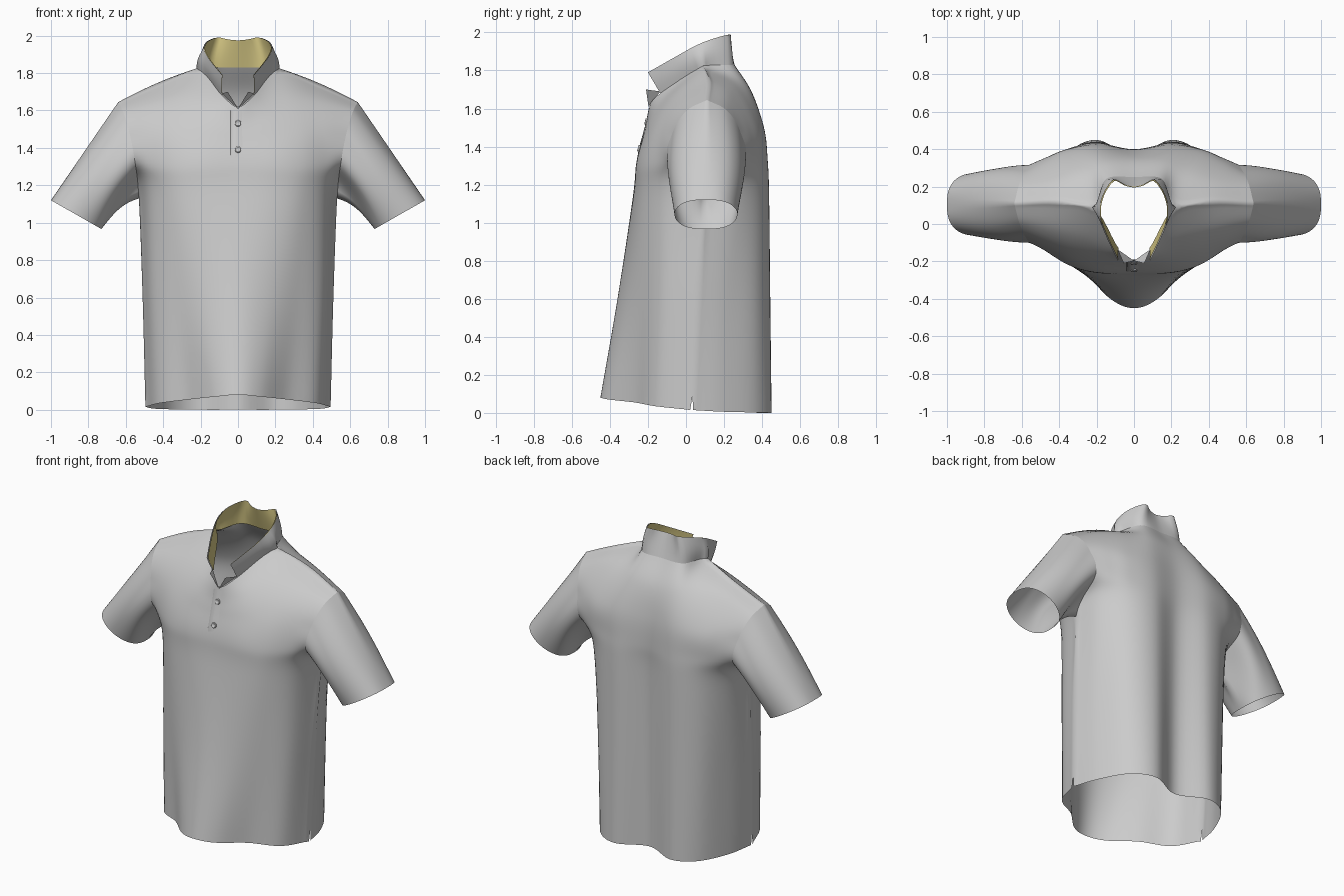
import bpy, bmesh, math
from mathutils import Vector
from mathutils.bvhtree import BVHTree

if "Cube" in bpy.data.objects:
    bpy.data.objects.remove(bpy.data.objects["Cube"])


def spline(pts, t):
    """Catmull-Rom point at t in 0..1"""
    n = len(pts) - 1
    k = min(int(t * n + 1e-9), n - 1)
    f = t * n - k
    b, c = pts[k], pts[k + 1]
    a = pts[k - 1] if k > 0 else 2 * b - c
    d = pts[k + 2] if k + 2 <= n else 2 * c - b
    return 0.5 * (2 * b + (c - a) * f + (2 * a - 5 * b + 4 * c - d) * f ** 2
                  + (3 * b - a - 3 * c + d) * f ** 3)


def mirrored(half):
    """Centre-to-side points turned into a full left-to-right row"""
    half = [Vector(p) for p in half]
    return [Vector((-p.x, p.y, p.z)) for p in half[:0:-1]] + half


def panel(rows):
    """Smooth grid through the control rows: 6 steps per column, 8 per row"""
    rows = [mirrored(r) for r in rows]
    nu, nv = 6 * (len(rows[0]) - 1), 8 * (len(rows) - 1)
    cols = [[spline(r, u / nu) for r in rows] for u in range(nu + 1)]
    return [[spline(c, v / nv) for c in cols] for v in range(nv + 1)]


def build(name, grids, closed=False, flip=False):
    bm = bmesh.new()
    for g in grids:
        vs = [[bm.verts.new(p) for p in row] for row in g]
        n = len(g[0])
        for r, q in zip(vs, vs[1:]):
            for i in range(n if closed else n - 1):
                j = (i + 1) % n
                bm.faces.new((r[i], r[j], q[j], q[i]))
    bmesh.ops.remove_doubles(bm, verts=bm.verts, dist=0.0004)
    bmesh.ops.recalc_face_normals(bm, faces=bm.faces)
    if flip:
        bmesh.ops.reverse_faces(bm, faces=bm.faces)
    for f in bm.faces:
        f.smooth = True
    me = bpy.data.meshes.new(name)
    bm.to_mesh(me)
    tree = BVHTree.FromBMesh(bm)
    bm.free()
    ob = bpy.data.objects.new(name, me)
    bpy.context.collection.objects.link(ob)
    return ob, tree


# Body panels, control rows from hem to shoulder, centre to side
front = panel([
    [(0, -.45, .08), (.12, -.405, .07), (.26, -.27, .055), (.42, -.16, .035), (.495, .03, .015)],
    [(0, -.36, .6), (.16, -.325, .6), (.31, -.24, .6), (.45, -.125, .6), (.51, .06, .6)],
    [(0, -.28, 1.13), (.2, -.268, 1.13), (.35, -.215, 1.13), (.47, -.1, 1.13), (.53, .1, 1.13)],
    [(0, -.26, 1.32), (.2, -.255, 1.32), (.35, -.215, 1.32), (.48, -.14, 1.32), (.55, -.09, 1.32)],
    [(0, -.225, 1.46), (.17, -.21, 1.48), (.32, -.17, 1.5), (.46, -.115, 1.5), (.58, -.068, 1.48)],
    [(0, -.205, 1.54), (.13, -.17, 1.59), (.27, -.08, 1.66), (.44, -.03, 1.64), (.613, .005, 1.59)],
    [(0, -.19, 1.62), (.085, -.135, 1.68), (.222, .09, 1.82), (.42, .12, 1.745), (.64, .11, 1.645)],
])
back = panel([
    [(0, .37, 0), (.2, .45, 0), (.35, .38, .002), (.45, .2, .006), (.495, .03, .015)],
    [(0, .38, .6), (.2, .443, .6), (.36, .38, .6), (.46, .22, .6), (.51, .06, .6)],
    [(0, .39, 1.13), (.2, .437, 1.13), (.36, .39, 1.13), (.475, .265, 1.13), (.53, .1, 1.13)],
    [(0, .4, 1.32), (.2, .43, 1.32), (.36, .4, 1.32), (.47, .35, 1.32), (.55, .305, 1.32)],
    [(0, .39, 1.5), (.2, .41, 1.5), (.36, .38, 1.5), (.48, .33, 1.5), (.58, .285, 1.48)],
    [(0, .345, 1.68), (.17, .34, 1.69), (.29, .27, 1.71), (.44, .235, 1.67), (.613, .215, 1.59)],
    [(0, .25, 1.83), (.15, .24, 1.83), (.222, .09, 1.82), (.42, .12, 1.745), (.64, .11, 1.645)],
])
ARMPIT = 16
for v in range(ARMPIT + 1):            # join side seams, leaving a slit at the hem
    for u in (0, -1):
        m = (front[v][u] + back[v][u]) / 2
        gap = Vector((0, .008 if v == 0 else 0, 0))
        front[v][u], back[v][u] = m - gap, m + gap
for u in [*range(13), *range(36, 49)]:  # join shoulder seams along a straight slope
    m = (front[-1][u] + back[-1][u]) / 2
    m.z = 1.825 - .18 * (abs(m.x) - .222) / .418 + .012 * math.sin(math.pi * (abs(m.x) - .222) / .418)
    front[-1][u], back[-1][u] = m, m.copy()
body, tree = build("shirt_body", [front, back])

# Sleeves lofted from armhole to cuff
for side, u, name in ((-1, 0, "sleeve_left"), (1, -1, "sleeve_right")):
    hole = [r[u] for r in front[ARMPIT:]] + [r[u] for r in back[-2:ARMPIT:-1]]
    rings = []
    for s in range(15):
        t, ring = s / 14, []
        for i, p in enumerate(hole):
            a = 2 * math.pi * i / len(hole)
            sn = math.copysign(abs(math.sin(a)) ** .75, math.sin(a))
            cuff = Vector((side * (.865 - .135 * math.cos(a)), .105 - .165 * sn,
                           1.043 - .077 * math.cos(a)))
            bulge = math.sin(math.pi * t)
            ring.append(p.lerp(cuff, t) + Vector((0, -.018 * sn, .015 * (1 + math.cos(a)))) * bulge)
        rings.append(ring)
    build(name, [rings], closed=True)

# Standing collar grown from the neckline, with a coloured lining
base = front[-1][30:37] + back[-1][35:11:-1] + front[-1][13:19]
edge = mirrored([(0, .2, 1.975), (.055, .212, 1.98), (.11, .235, 1.99), (.165, .155, 1.97),
                 (.183, .06, 1.935), (.155, -.05, 1.875), (.085, -.2, 1.79)])[::-1]
top = [spline(edge, i / 36) for i in range(37)]
collar = []
for s in range(9):                     # sides belly outward a little
    t = s / 8
    row = [b.lerp(e, t) for b, e in zip(base, top)]
    for p in row:
        p.x *= 1 + .05 * math.sin(math.pi * t)
    collar.append(row)
build("collar", [collar])
lining = [[p.lerp(Vector((0, .05, p.z)), .03) for p in r] for r in collar]
inner, _ = build("collar_lining", [lining], flip=True)
mat = bpy.data.materials.new("lining_yellow")
mat.diffuse_color = (.72, .62, .25, 1)
mat.use_nodes = True
mat.node_tree.nodes["Principled BSDF"].inputs["Base Color"].default_value = mat.diffuse_color
inner.data.materials.append(mat)


def on_front(x, z):
    hit, nor, _, _ = tree.ray_cast(Vector((x, -2, z)), Vector((0, 1, 0)))
    return hit, (nor if nor.y < 0 else -nor)


# Placket overlap: raised on one edge only, fading into the chest
strip = []
for k in range(13):
    z = 1.31 + .29 * k / 12
    lift = min(1, k / 4)
    strip.append([on_front(x, z)[0] + Vector((0, .002 - d * lift, 0)) for x, d in
                  ((-.04, 0), (-.038, .006), (-.01, .005), (.015, .003), (.04, 0))])
build("placket", [strip])

# Folded lapels at the open neck
for s, name in ((-1, "lapel_left"), (1, "lapel_right")):
    fold = [Vector((0, -.197, 1.61)), Vector((s * .055, -.21, 1.70)), Vector((s * .088, -.135, 1.69))]
    build(name, [[[fold[0].lerp(fold[1], t), fold[0].lerp(fold[2], t)] for t in (.01, .5, 1)]])

# Buttons: turned disc with a raised rim
profile = [(.0001, .003), (.010, .003), (.012, .006), (.015, .006), (.017, .004), (.017, -.004)]
for i, z in enumerate((1.53, 1.39)):
    hit, nor = on_front(0, z)
    rings = [[Vector((r * math.cos(a * math.pi / 10), r * math.sin(a * math.pi / 10), h))
              for a in range(20)] for r, h in profile]
    ob, _ = build(f"button_{i + 1}", [rings], closed=True)
    ob.location = hit + nor * .003
    ob.rotation_euler = nor.to_track_quat('Z', 'Y').to_euler()
